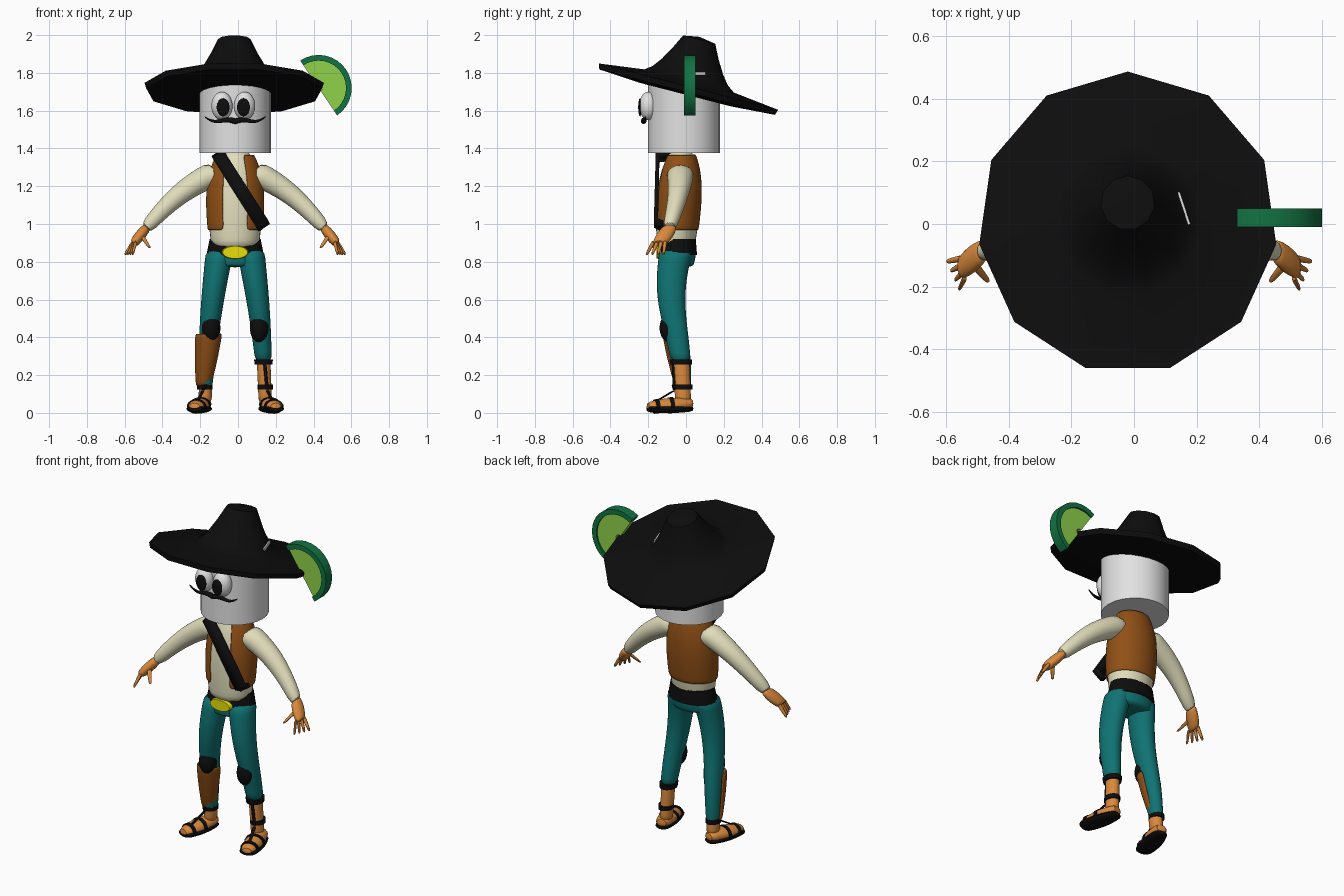
import bpy, bmesh
from math import sin, cos, pi, radians
from mathutils import Vector, Matrix

if "Cube" in bpy.data.objects:
    bpy.data.objects.remove(bpy.data.objects["Cube"])

centre_x = -.015  # the figure's own centre plane
X, Y, Z = Vector((1, 0, 0)), Vector((0, 1, 0)), Vector((0, 0, 1))
still = Vector((0, 0, 0))


def material(name, red, green, blue):
    mat = bpy.data.materials.new(name)
    mat.use_nodes = True
    colour = (red, green, blue, 1)
    mat.diffuse_color = colour
    mat.node_tree.nodes["Principled BSDF"].inputs["Base Color"].default_value = colour
    return mat


black = material("black", .004, .004, .004)
white = material("white", .76, .76, .76)
cream = material("cream", .75, .72, .5)
brown = material("brown", .28, .08, .008)
skin = material("skin", .7, .25, .045)
teal = material("teal", .005, .17, .17)
yellow = material("yellow", .85, .78, .003)
rind_green = material("rind green", .006, .17, .055)
lime_green = material("lime green", .28, .64, .07)


def finish(name, bm, mat, smooth=0, thickness=0):
    bmesh.ops.recalc_face_normals(bm, faces=bm.faces)
    mesh = bpy.data.meshes.new(name)
    bm.to_mesh(mesh)
    bm.free()
    mesh.materials.append(mat)
    part = bpy.data.objects.new(name, mesh)
    bpy.context.collection.objects.link(part)
    if thickness:
        part.modifiers.new("thickness", "SOLIDIFY").thickness = thickness
    if smooth:
        subdivision = part.modifiers.new("smooth", "SUBSURF")
        subdivision.levels = subdivision.render_levels = smooth
    bpy.ops.object.select_all(action="DESELECT")
    bpy.context.view_layer.objects.active = part
    part.select_set(True)
    bpy.ops.object.shade_smooth_by_angle(angle=radians(35))


def bridge(bm, rows, closed=True):
    """Join neighbouring rows of vertices with faces."""
    for row, following in zip(rows, rows[1:]):
        for i in range(len(row) - (not closed)):
            j = (i + 1) % len(row)
            bm.faces.new((row[i], row[j], following[j], following[i]))


def tube(name, mat, start, end, size, flat=1, taper=1, swell=0, bow=still, sway=still,
         across=X, depth=Y, side=1, sides=16, steps=6, smooth=1, until=1, gap=0, thickness=0):
    """Elliptical tube along a gentle curve; gap leaves an opening at the front."""
    bm = bmesh.new()
    rows = []
    sweep = radians(360 - gap)
    for step in range(steps + 1):
        t = until * step / steps
        middle = Vector(start).lerp(Vector(end), t) + bow * sin(pi * t) + sway * sin(2 * pi * t)
        middle.x = centre_x + side * middle.x
        radius = size[0] + (size[1] - size[0]) * t ** taper + swell * sin(pi * t)
        row = []
        for i in range(sides + (gap > 0)):
            angle = radians(gap / 2 - 90) + sweep * i / sides
            row.append(bm.verts.new(middle + radius * (across * cos(angle)
                                                       + depth * flat * sin(angle))))
        rows.append(row)
    bridge(bm, rows, closed=not gap)
    if not gap:
        bm.faces.new(rows[0])
        bm.faces.new(rows[-1])
    finish(name, bm, mat, smooth, thickness)


def band(name, mat, start, end, size, **options):
    """Short crisp ring or plug."""
    tube(name, mat, start, end, size, sides=24, steps=1, smooth=0, **options)


def ellipsoid(name, mat, middle, radii):
    bm = bmesh.new()
    bmesh.ops.create_uvsphere(bm, u_segments=24, v_segments=14, radius=1)
    bm.transform(Matrix.Translation(middle) @ Matrix.Diagonal((*radii, 1)))
    finish(name, bm, mat)


# Hat: eleven-sided turned profile with a flared crown, tipped back
crown = [(.09 + .16 * t, .045 + .225 * (1 - t) ** 1.5) for t in (0, .25, .5, .75, 1)]
profile = [(0, .285), *crown, (.5, .015), (.49, -.015), (.25, -.03), (0, -.03)]
bm = bmesh.new()
outline = [bm.verts.new((0, radius, height)) for radius, height in profile]
edges = [bm.edges.new(pair) for pair in zip(outline, outline[1:])]
bmesh.ops.spin(bm, geom=outline + edges, axis=Z, cent=still, angle=2 * pi, steps=11)
bmesh.ops.remove_doubles(bm, verts=bm.verts, dist=.0001)
bm.transform(Matrix.Translation((-.02, 0, 1.715)) @ Matrix.Rotation(radians(-14.5), 4, "X")
             @ Matrix.Diagonal((.96, 1, 1, 1)))
finish("hat", bm, black)

# Head, with the edge that shows through the crown
band("head", white, start=(0, -.01, 1.375), end=(0, -.01, 1.74), size=(.19, .19))
bm = bmesh.new()
bmesh.ops.create_cube(bm, size=1)
bm.transform(Matrix.Translation((.16, .05, 1.795)) @ Matrix.Rotation(radians(18), 4, "Z")
             @ Matrix.Diagonal((.008, .11, .02, 1)))
finish("head_edge", bm, white)

# Lime wedge on the brim: two half rings


def wedge(name, mat, inner, outer, front, back):
    bm = bmesh.new()
    section = ((inner, front), (outer, front), (outer, back), (inner, back))
    rows = []
    for step in range(17):
        angle = radians(124 - 180 * step / 16)
        rows.append([bm.verts.new((.427 + radius * cos(angle), y, 1.72 + radius * sin(angle)))
                     for radius, y in section])
    bridge(bm, rows)
    bm.faces.new(rows[0])
    bm.faces.new(rows[-1])
    finish(name, bm, mat)


wedge("lime_rind", rind_green, inner=.145, outer=.175, front=-.01, back=.05)
wedge("lime_flesh", lime_green, inner=.02, outer=.146, front=0, back=.04)

# Shirt, waistcoat and hips
tube("shirt", cream, start=(0, -.055, .86), end=(0, -.025, 1.4), size=(.125, .06),
     flat=.8, taper=6, swell=.025, steps=10)
tube("waistcoat", brown, start=(0, -.05, .965), end=(0, -.027, 1.37), size=(.147, .1),
     flat=.8, taper=4, swell=.01, gap=50, sides=24, steps=8, thickness=.008)
tube("hips", teal, start=(0, -.05, .77), end=(0, -.04, .9), size=(.13, .13),
     flat=.68, swell=.015)
band("belt", black, start=(0, -.045, .835), end=(0, -.04, .92), size=(.152, .135), flat=.68)
band("buckle", yellow, start=(0, -.13, .85), end=(0, -.156, .85), size=(.072, .066),
     flat=.5, depth=Z)

# Shoulder strap: a thick ribbon folded over the shoulder and under the ribs
bm = bmesh.new()
half_width = Vector((.03, 0, .02))
folds = ((-.11, -.03, 1.38), (-.1, -.16, 1.36), (.13, -.17, 1), (.14, -.13, .98))
bridge(bm, [[bm.verts.new(Vector(fold) + half_width * k) for k in (-1, 1)] for fold in folds],
       closed=False)
finish("chest_strap", bm, black, thickness=.025)

# Mirrored parts
for side, label in ((1, "left_"), (-1, "right_")):
    # Face
    ellipsoid(label + "eye", white, (side * .06 - .025, -.2, 1.625), (.056, .048, .075))
    ellipsoid(label + "pupil", black, (side * .054 - .025, -.243, 1.618), (.034, .01, .048))
    tube(label + "moustache", black, start=(-.01, -.225, 1.54), end=(.165, -.215, 1.57),
         size=(.017, .004), sway=Z * .012, bow=Z * -.01, across=Y, depth=Z, side=side)

    # Arm and hand
    slant = Vector((side, 0, 1)).normalized()
    tube(label + "sleeve", cream, start=(.08, -.03, 1.28), end=(.48, -.09, .97),
         size=(.077, .036), bow=Vector((.01, .02, .035)), across=slant, side=side)
    tube(label + "palm", skin, start=(.465, -.085, .985), end=(.54, -.14, .895),
         size=(.023, .023), flat=1.6, swell=.006, across=slant, side=side)
    for finger in range(4):
        spread = finger / 3
        knuckle = Vector((.535 - .01 * spread, -.11 - .06 * spread, .91))
        reach = Vector((.05 - .03 * spread, -.01 - .03 * spread, -.075))
        tube(f"{label}finger_{finger + 1}", skin, knuckle, knuckle + reach, size=(.013, .008),
             across=slant, side=side, sides=8, steps=3)
    tube(label + "thumb", skin, start=(.5, -.125, .945), end=(.45, -.185, .87),
         size=(.016, .009), side=side, sides=8, steps=3)

    # Trousers: the left leg stops at a cuff, the right runs to the sandal
    tube(label + "trouser_leg", teal, start=(.08, -.05, .87), end=(.16, -.015, .1),
         size=(.076, .036), flat=1.2, bow=Vector((.012, -.03, 0)), sway=Y * -.015,
         side=side, steps=12, until=.78 if side > 0 else 1)
    ellipsoid(label + "knee_pad", black, (centre_x + side * .128, -.085, .45), (.05, .055, .078))
    tube(label + "ankle", skin, start=(.15, -.025, .29), end=(.16, -.015, .05),
         size=(.037, .036), flat=1.2, side=side)

    # Foot and sandal, toes turned out
    heel, toe = Vector((.157, .04, .05)), Vector((.217, -.21, .03))
    turned = {"across": Vector((.97, side * .25, 0)), "depth": Z, "side": side}
    tube(label + "foot", skin, heel, toe, size=(.034, .034), flat=.75, swell=.02, **turned)
    tube(label + "sole", black, (heel.x, heel.y, .022), (toe.x, toe.y, .022),
         size=(.036, .046), flat=.4, swell=.02, **turned)
    for strap, place, width in (("instep", .45, .057), ("toe", .75, .051)):
        band(label + strap + "_strap", black, heel.lerp(toe, place), heel.lerp(toe, place + .08),
             size=(width, width), flat=.75, **turned)
    band(label + "ankle_strap", black, start=(.16, -.015, .125), end=(.16, -.015, .15),
         size=(.041, .041), flat=1.2, side=side)
    front = (.17, -.06, .12)
    tube(label + "shin_strap", black, (.155, -.068, .28 if side > 0 else .15), front,
         size=(.01, .01), side=side, sides=8)
    tube(label + "foot_strap", black, front, (.2, -.16, .06), size=(.01, .01),
         side=side, sides=8)

# Left cuff and right shin guard
band("left_cuff", black, start=(.15, -.025, .255), end=(.15, -.027, .283),
     size=(.047, .05), flat=1.2)
tube("right_shin_guard", brown, start=(.14, -.055, .42), end=(.168, -.02, .14),
     size=(.072, .04), swell=.004, depth=-Y, gap=150, side=-1, thickness=.012)
